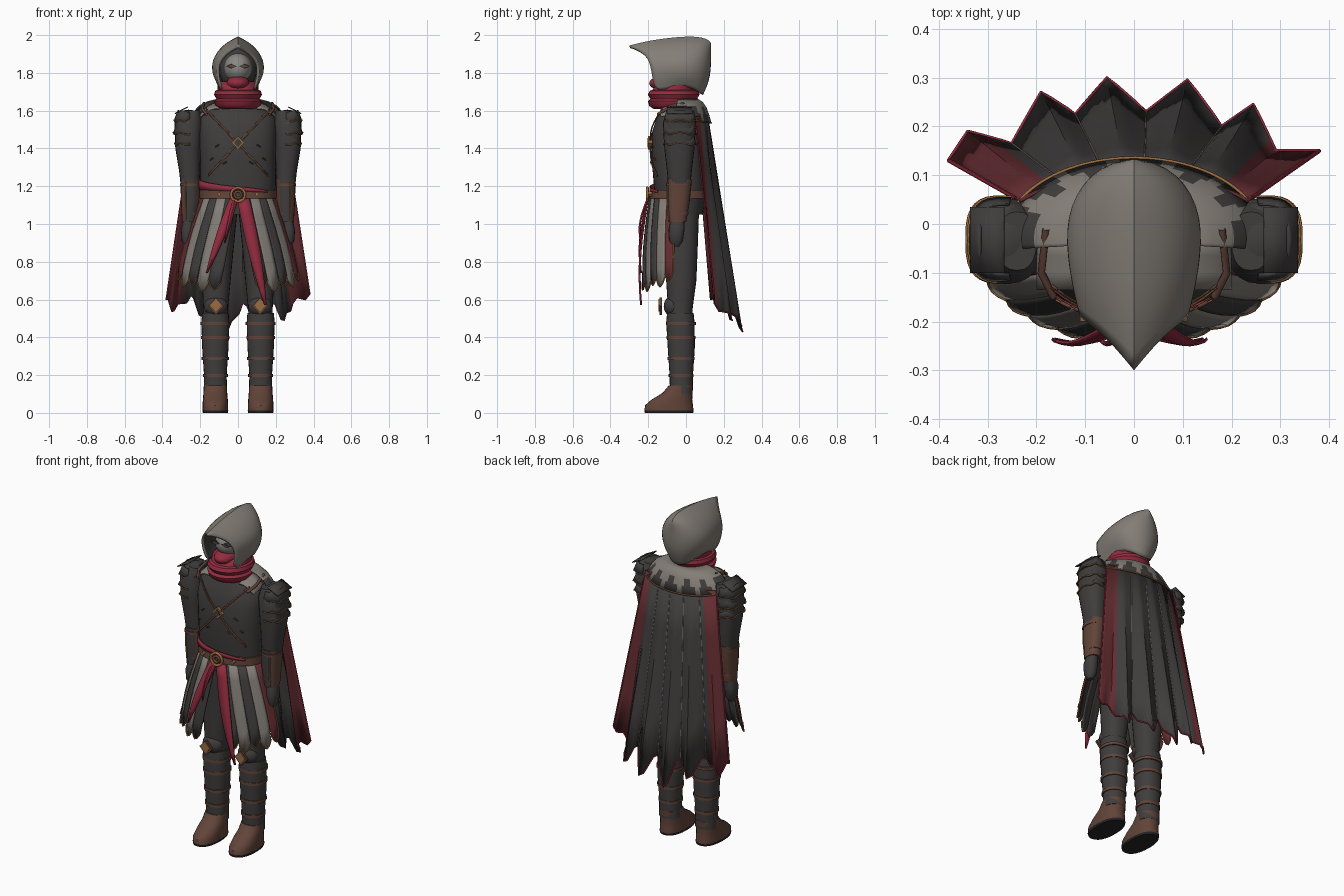
import bpy, bmesh, math
from math import sin, cos, pi, radians
from mathutils import Vector

cube = bpy.data.objects.get("Cube")
if cube:
    bpy.data.objects.remove(cube)


def material(name, *rgb):
    m = bpy.data.materials.new(name)
    m.use_nodes = True
    m.diffuse_color = (*rgb, 1)
    b = m.node_tree.nodes["Principled BSDF"]
    b.inputs["Base Color"].default_value = (*rgb, 1)
    b.inputs["Roughness"].default_value = 0.9
    return m


DARK = material("dark_cloth", .051, .047, .046)
GREY = material("weathered_grey", .23, .208, .183)
RED = material("crimson", .29, .025, .05)
LINING = material("dark_red_lining", .125, .025, .03)
BROWN = material("brown_leather", .12, .057, .04)
BRONZE = material("bronze", .32, .15, .05)
BLACK = material("black_sole", .018, .018, .02)
PALE = material("pale_grey", .26, .25, .23)


def build(name, verts, faces, mats, idx=None, angle=40, fix=True):
    me = bpy.data.meshes.new(name)
    me.from_pydata(verts, [], faces)
    ob = bpy.data.objects.new(name, me)
    bpy.context.collection.objects.link(ob)
    for m in mats:
        me.materials.append(m)
    if idx:
        me.polygons.foreach_set("material_index", idx)
    if fix:
        bm = bmesh.new()
        bm.from_mesh(me)
        bmesh.ops.recalc_face_normals(bm, faces=bm.faces)
        bm.to_mesh(me)
        bm.free()
    bpy.ops.object.select_all(action="DESELECT")
    ob.select_set(True)
    bpy.context.view_layer.objects.active = ob
    if angle:
        bpy.ops.object.shade_smooth_by_angle(angle=radians(angle))
    return ob


def oval(cx, cy, z, rx, ry, a, p=2.0):
    c, s = cos(a), sin(a)
    return (cx + rx * math.copysign(abs(c) ** (2 / p), c),
            cy + ry * math.copysign(abs(s) ** (2 / p), s), z)


def loft(name, rings, mat, n=24, p=2.0, flip=1):
    """Closed body from oval rings (cx, cy, z, rx, ry)."""
    verts = [oval(r[0] * flip, *r[1:], 2 * pi * k / n, p) for r in rings for k in range(n)]
    faces = [(i * n + k, i * n + (k + 1) % n, (i + 1) * n + (k + 1) % n, (i + 1) * n + k)
             for i in range(len(rings) - 1) for k in range(n)]
    faces += [tuple(range(n)), tuple(range(len(verts) - n, len(verts)))]
    return build(name, verts, faces, [mat])


def sheet(name, cols, rows, point, mats, rule=None, thick=.006, angle=40, flip=False, inner=None):
    """Open cloth from point(u, v), with an optional inner lining material."""
    verts = [point(i / cols, j / rows) for j in range(rows + 1) for i in range(cols + 1)]
    w = cols + 1
    faces, idx = [], []
    for j in range(rows):
        for i in range(cols):
            f = (j * w + i, j * w + i + 1, (j + 1) * w + i + 1, (j + 1) * w + i)
            faces.append(f[::-1] if flip else f)
            idx.append(rule(i, j) if rule else 0)
    ob = build(name, verts, faces, mats, idx, angle, fix=False)
    if thick:
        so = ob.modifiers.new("thickness", "SOLIDIFY")
        so.thickness, so.offset = thick, -1
        if inner:
            so.material_offset = 1
            ob.data.materials.append(inner)
    return ob


def trim(name, pts, mat, r=.004, cyclic=False):
    cu = bpy.data.curves.new(name, "CURVE")
    cu.dimensions, cu.bevel_depth, cu.bevel_resolution = "3D", r, 1
    sp = cu.splines.new("POLY")
    sp.points.add(len(pts) - 1)
    for q, co in zip(sp.points, pts):
        q.co = (*co, 1)
    sp.use_cyclic_u = cyclic
    ob = bpy.data.objects.new(name, cu)
    bpy.context.collection.objects.link(ob)
    cu.materials.append(mat)


def ball(name, loc, size, mat):
    bpy.ops.mesh.primitive_uv_sphere_add(segments=20, ring_count=12, location=loc)
    ob = bpy.context.object
    ob.name, ob.scale = name, size
    ob.data.materials.append(mat)
    bpy.ops.object.shade_smooth_by_angle(angle=radians(40))


def diamond(name, x, y, z, rx, rz, depth, mat):
    c = [(x + rx, z), (x, z + rz), (x - rx, z), (x, z - rz)]
    verts = [(a, y, b) for a, b in c] + [(a, y + depth, b) for a, b in c]
    sides = [(k, (k + 1) % 4, (k + 1) % 4 + 4, k + 4) for k in range(4)]
    build(name, verts, [(0, 1, 2, 3), (4, 5, 6, 7)] + sides, [mat], angle=0)


# Hood: arches from the peaked front rim to the closed back
arches = [
    [(0, -.3, 1.945), (.062, -.225, 1.912), (.115, -.19, 1.855), (.114, -.178, 1.775), (.09, -.165, 1.7)],
    [(0, -.17, 1.978), (.08, -.13, 1.945), (.14, -.1, 1.865), (.132, -.09, 1.78), (.1, -.08, 1.715)],
    [(0, .05, 2.0), (.08, .04, 1.96), (.15, .02, 1.87), (.14, .01, 1.785), (.1, 0, 1.735)],
    [(0, .125, 1.975), (.055, .115, 1.95), (.1, .11, 1.86), (.095, .1, 1.77), (.07, .07, 1.7)],
    [(0, .14, 1.95), (0, .14, 1.92), (0, .145, 1.85), (0, .14, 1.76), (0, .1, 1.675)]]
rows = [[(-x, y, z) for x, y, z in a[:0:-1]] + a for a in arches]
hood = sheet("hood", 8, 4, lambda u, v: rows[round(v * 4)][round(u * 8)], [GREY], thick=0)
hood.data.materials.append(DARK)
bm = bmesh.new()
bm.from_mesh(hood.data)
bmesh.ops.remove_doubles(bm, verts=bm.verts, dist=.0005)
crease = bm.edges.layers.float.get("crease_edge") or bm.edges.layers.float.new("crease_edge")
for e in bm.edges:
    if all(abs(v.co.x) < .001 and v.co.z > 1.94 for v in e.verts):
        e[crease] = 1
    e.smooth = e[crease] < 1
bm.to_mesh(hood.data)
bm.free()
hood.modifiers.new("rounding", "SUBSURF").levels = 2
hood.modifiers["rounding"].render_levels = 2
shell = hood.modifiers.new("thickness", "SOLIDIFY")
shell.thickness, shell.offset, shell.material_offset = .014, -1, 1

# Face, mask and scarf
ball("coif", (0, -.03, 1.82), (.1, .1, .12), DARK)
ball("face", (0, -.08, 1.825), (.074, .092, .08), PALE)
ball("face_mask", (0, -.1, 1.745), (.062, .095, .042), RED)
for s in (1, -1):
    diamond("eye_rim", s * .034, -.17, 1.835, .03, .012, .02, DARK)
    diamond("eye", s * .034, -.172, 1.835, .022, .006, .02, BROWN)
folds = [(1.61, .1), (1.625, .12), (1.65, .127), (1.662, .114), (1.685, .127), (1.705, .12),
         (1.71, .108), (1.735, .108), (1.755, .09)]
loft("scarf", [(0, -.065 + max(0, z - 1.7) * .5, z, r, r * 1.08) for z, r in folds], RED, 28)

# Torso
loft("torso", [(0, -.03, 1.05, .18, .12), (0, -.03, 1.2, .2, .14), (0, -.04, 1.35, .2, .142),
               (0, -.04, 1.48, .205, .142), (0, -.035, 1.56, .2, .12), (0, -.03, 1.615, .14, .1),
               (0, -.03, 1.66, .08, .08)], DARK, 36, 2.6)


def chest(x, z, out=.006):
    k = (1 - min(abs(x) / .206, 1) ** 2.6) ** (1 / 2.6)
    return (x, -.04 - .143 * k * (1 - max(0, z - 1.5) * 1.7) - out, z)


for s in (1, -1):
    sheet("chest_strap", 1, 12, lambda u, v: chest(s * (-.17 + .33 * v), 1.6 - .35 * v + .014 * u),
          [BROWN], flip=s > 0, thick=.004)
    trim("strap_edge", [chest(s * (-.17 + .0275 * k), 1.6 - .029 * k, .008) for k in range(13)], BRONZE, .002)
    trim("shoulder_strap", [(s * .165, -.15, 1.58), (s * .19, -.1, 1.61), (s * .18, -.01, 1.64)], BROWN, .008)
    for x, z in ((.1, 1.42), (.06, 1.33), (.13, 1.35)):
        trim("armour_stud", [chest(s * x, z), chest(s * (x + .02), z - .012)], BROWN, .004)
    # Grey yoke on the front of the shoulder
    sheet("shoulder_yoke", 4, 3, lambda u, v: (s * (.1 + .1 * u), -.03 - .105 * v,
                                               1.648 - .06 * u ** 2 - .03 * v * (1.2 - .6 * u)),
          [GREY], flip=s > 0)
diamond("chest_badge", 0, -.2, 1.43, .034, .036, .02, BRONZE)
diamond("chest_badge_centre", 0, -.204, 1.43, .022, .024, .02, DARK)

# Shoulder mantle with rounded dark tabs and bronze edge
levels = [(1.665, .1, .09), (1.645, .16, .12), (1.618, .205, .138), (1.58, .235, .152), (1.535, .265, .165)]


def mantle(u, v):
    z, rx, ry = levels[round(v * 4)]
    a = radians(-8 + 196 * u)
    return oval(0, -.03, z + (.02 * v * abs(cos(a)) ** 3), rx, ry, a)


def tabs(i, j):
    at_side = min(i, 59 - i) < 7
    return int(j > 1 and (at_side or i % 8 in (3, 4, 5)) or j == 3 and i % 8 > 1)


sheet("mantle", 60, 4, mantle, [GREY, DARK], tabs, flip=True)
trim("mantle_edge", [mantle(k / 60, 1) for k in range(61)], BRONZE)

# Arms, layered shoulder plates, bracers and hands
for s in (1, -1):
    loft("upper_arm", [(.24, -.035, 1.6, .04, .06), (.262, -.035, 1.54, .074, .088), (.264, -.035, 1.4, .068, .08),
                       (.256, -.035, 1.28, .056, .066), (.254, -.035, 1.2, .049, .058)], DARK, 20, 2.4, s)
    arm = loft("bracer", [(.253, -.035, 1.235, .052, .066), (.253, -.04, 1.12, .049, .06),
                          (.26, -.045, 1.01, .036, .046)], BROWN, 20, 2.4, s)
    arm.data.materials.append(DARK)
    for f in arm.data.polygons:
        f.material_index = int(f.normal.y < -.7)
    trim("bracer_edge", [(s * .278, -.1, 1.225), (s * .277, -.1, 1.12), (s * .275, -.09, 1.02)], BRONZE)
    for z, r in ((1.2, .053), (1.05, .043)):
        loft("bracer_band", [(.255, -.04, z, r, r * 1.25), (.255, -.04, z + .015, r, r * 1.25)], BROWN, 20, 2.4, s)
    loft("hand", [(.262, -.045, 1.02, .028, .036), (.268, -.05, .97, .034, .042),
                  (.268, -.052, .91, .03, .036), (.265, -.055, .88, .014, .018)], DARK, 16, 2.4, s)
    for k, (z, h, r) in enumerate([(1.605, .055, .073), (1.54, .055, .077), (1.475, .045, .07)]):
        def plate(u, v):
            a = radians(-95 + 190 * u)
            x, y, zz = oval(.266, -.032, z - h * v, r * (.72 + .28 * v), .088 * (.85 + .15 * v), a, 3)
            return (s * x, y, zz - .012 * sin(a * 3) ** 2)
        sheet("shoulder_plate", 16, 2, plate, [DARK], flip=s > 0)
        trim("plate_edge", [plate(i / 16, 1) for i in range(17)], BRONZE, .003)
    ball("shoulder_cap", (s * .262, -.032, 1.56), (.066, .078, .045), DARK)
    sheet("shoulder_crest", 2, 2, lambda u, v: (s * (.268 + .068 * v), -.1 + .135 * u, 1.622 - .035 * v), [DARK],
          flip=s > 0)

# Belt, buckle and waist sash
loft("belt", [(0, -.03, 1.135, .205, .166), (0, -.03, 1.18, .205, .16)], BROWN, 36, 2.4)
sheet("waist_sash", 20, 1, lambda u, v: oval(0, -.03, 1.24 - .062 * u - .055 * v * (1 - .8 * u), .21, .164,
                                          radians(175 + 140 * u), 2.4), [RED], flip=True)
for r, m in ((.037, BRONZE), (.018, BROWN)):
    trim("buckle_ring", [(r * cos(k * pi / 8), -.205, 1.155 + r * sin(k * pi / 8)) for k in range(16)], m, .008, True)
for x in (-.1, .1):
    diamond("belt_stud", x, -.2, 1.158, .011, .013, .02, BRONZE)

# Pleated skirt panels with ragged bronze hems
bounds = (0, .2, .4, .58, .8, 1)


def skirt(s, k, u, v):
    t = bounds[k] + (bounds[k + 1] - bounds[k]) * u
    a = radians(3 + 77 * t + 13 * (1 - t) * v)
    puff = 1 + .03 * v * sin(pi * u) + .05 * sin(pi * v)
    hem = .69 + .06 * t - .045 * sin(pi * u) - .02 * (k % 2)
    return (s * sin(a) * (.2 + .125 * v) * puff, -.03 - cos(a) * (.165 + .045 * v) * puff,
            1.145 + (hem - 1.145) * v)


for s in (1, -1):
    for k, colour in enumerate((DARK, GREY, DARK, GREY, LINING)):
        sheet("skirt_panel", 4, 5, lambda u, v: skirt(s, k, u, v), [colour], flip=s > 0,
              inner=LINING if k > 2 else DARK)
        trim("skirt_hem", [skirt(s, k, i / 4, 1) for i in range(5)], BRONZE, .0035)
    trim("skirt_side_edge", [skirt(s, 4, 1, i / 5) for i in range(6)], BRONZE, .0035)

# Hanging sash tails
for top, low, zl, w in ((-.02, -.165, .74, .065), (.028, .145, .57, .085), (-.015, -.07, .9, .03)):
    sheet("sash_tail", 2, 8, lambda u, v: (top + (low - top) * v + (u - .5) * w * (.7 + 1.2 * v) * (1.08 - v),
                                       -.203 - .043 * sin(pi * .7 * v) - .005 * sin(pi * u),
                                       1.135 + (zl - 1.135) * v), [RED], flip=True)

# Legs, gaiters, straps, knee guards and boots
for s in (1, -1):
    loft("thigh", [(.09, -.03, 1.1, .09, .1), (.108, -.025, .9, .088, .088), (.115, -.025, .7, .076, .08),
                   (.118, -.03, .56, .066, .066), (.12, -.03, .48, .06, .06)], DARK, 24, 2.2, s)
    loft("gaiter", [(.12, -.03, .53, .07, .07), (.12, -.03, .48, .074, .075), (.12, -.025, .35, .07, .072),
                    (.12, -.025, .2, .06, .062), (.12, -.025, .1, .062, .06)], DARK, 24, 2.2, s)
    for z, r in ((.465, .079), (.39, .076), (.28, .072), (.19, .066)):
        loft("gaiter_strap", [(.12, -.026, z, r, r), (.12, -.026, z + .017, r, r)], BROWN, 24, 2.2, s)
    ball("knee_guard", (s * .117, -.07, .565), (.062, .048, .055), DARK)
    diamond("knee_rim", s * .117, -.14, .565, .042, .046, .012, BROWN)
    diamond("knee_badge", s * .117, -.146, .57, .03, .034, .01, BRONZE)
    loft("boot", [(.12, -.09, .012, .068, .13), (.12, -.09, .04, .068, .127), (.12, -.075, .07, .066, .108),
                  (.12, -.045, .105, .063, .08), (.12, -.027, .145, .061, .064)], BROWN, 24, 2.3, s)
    loft("sole", [(.12, -.09, 0, .066, .128), (.12, -.09, .013, .069, .131)], BLACK, 24, 2.3, s)

# Pleated cape with red side folds and hem
hem = [(-.38, .13, .6), (-.34, .19, .54), (-.25, .165, .62), (-.19, .27, .51), (-.12, .225, .6),
       (-.055, .3, .43), (.025, .23, .58), (.11, .295, .46), (.18, .2, .58), (.245, .245, .49),
       (.29, .15, .58), (.38, .15, .63)]


def cape(u, v):
    x = u * 11
    i = min(int(x), 10)
    low = Vector(hem[i]).lerp(Vector(hem[i + 1]), x - i)
    low.z += .018 * sin(x * pi * 2)
    t = 2 * u - 1
    return tuple(Vector((.235 * t, .118 - .07 * t * t, 1.57)).lerp(low, v))


sheet("cape", 44, 4, cape, [DARK, LINING], lambda i, j: int(i < 6 or i > 38), .005, 30)
trim("cape_hem", [cape(k / 44, 1) for k in range(45)], RED, .004)
for e in (0, 1):
    trim("cape_side_edge", [cape(e, .05), cape(e, 1)], RED, .004)
for k in (2, 4, 6, 8):
    trim("cape_seam", [cape(k / 11, .06), cape(k / 11, 1)], GREY, .002)
